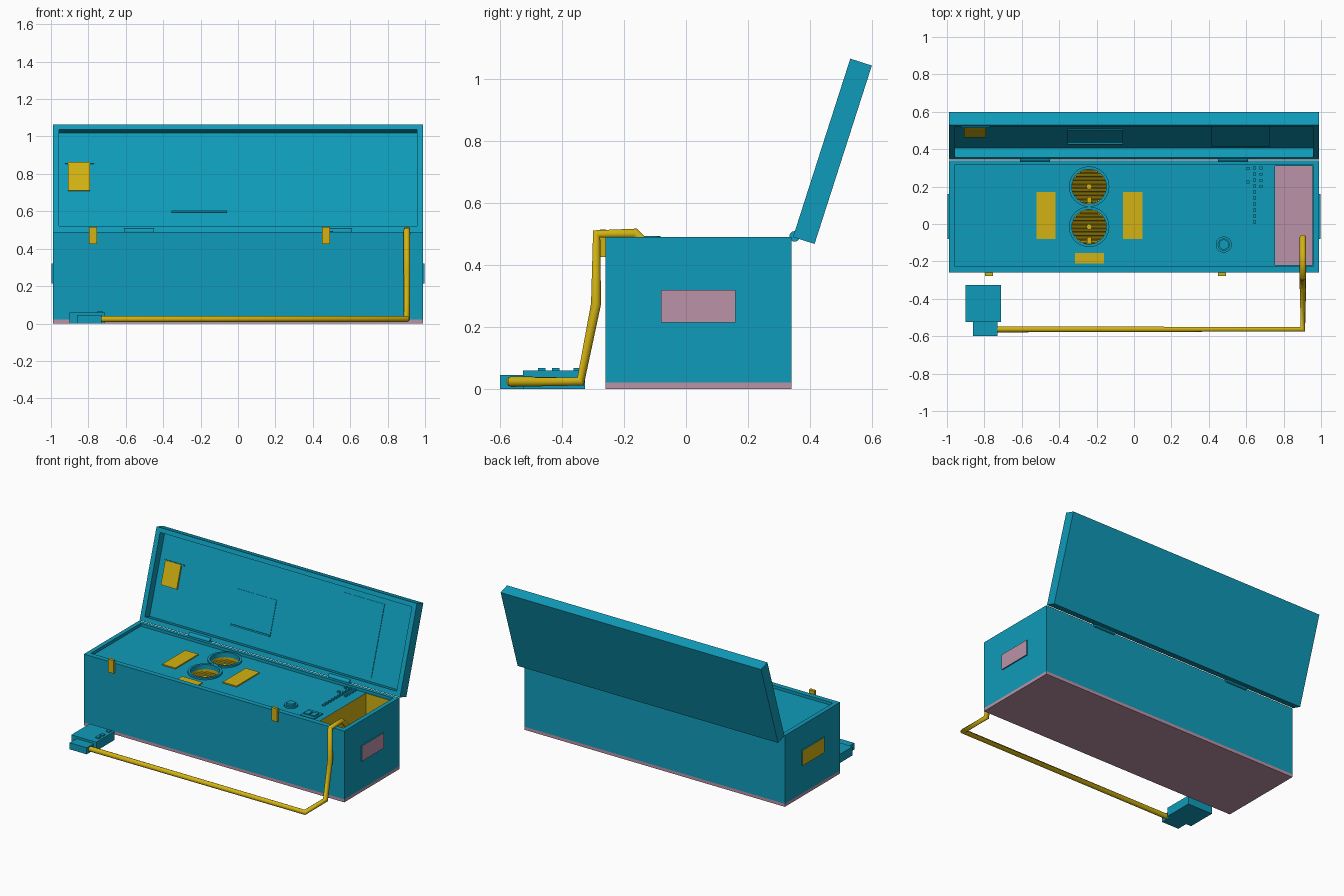
import bpy, bmesh, math
from mathutils import Matrix, Vector

if "Cube" in bpy.data.objects:
    bpy.data.objects.remove(bpy.data.objects["Cube"])


def material(name, rgb):
    m = bpy.data.materials.new(name)
    m.diffuse_color = (*rgb, 1)
    m.use_nodes = True
    m.node_tree.nodes["Principled BSDF"].inputs["Base Color"].default_value = m.diffuse_color
    return m


TEAL = material("teal", (0.005, 0.33, 0.49))
YELLOW = material("yellow", (0.65, 0.45, 0.006))
PINK = material("pink", (0.50, 0.29, 0.39))


def finish(name, bm, *mats):
    me = bpy.data.meshes.new(name)
    bm.to_mesh(me)
    bm.free()
    for m in mats:
        me.materials.append(m)
    ob = bpy.data.objects.new(name, me)
    bpy.context.collection.objects.link(ob)
    return ob


def box(name, x, y, z, *mats):
    """Box from (min, max) ranges."""
    bm = bmesh.new()
    mid = [(a + b) / 2 for a, b in (x, y, z)]
    size = [b - a for a, b in (x, y, z)]
    bmesh.ops.create_cube(bm, size=1, matrix=Matrix.Translation(mid) @ Matrix.Diagonal((*size, 1)))
    return finish(name, bm, *mats)


def cylinder(name, loc, r, h, mat, axis="z", sides=32):
    bm = bmesh.new()
    rot = Matrix.Rotation(math.pi / 2, 4, "Y") if axis == "x" else Matrix.Identity(4)
    bmesh.ops.create_cone(bm, cap_ends=True, segments=sides, radius1=r, radius2=r, depth=h,
                          matrix=Matrix.Translation(loc) @ rot)
    ob = finish(name, bm, mat)
    smooth(ob)
    return ob


def smooth(ob):
    bpy.ops.object.select_all(action="DESELECT")
    ob.select_set(True)
    bpy.context.view_layer.objects.active = ob
    bpy.ops.object.shade_smooth_by_angle(angle=math.radians(35))


def ring(name, loc, r_in, r_out, z0, z1, mat, sides=40):
    """Flat collar: a rectangle swept around z."""
    bm = bmesh.new()
    prof = [(r_in, z0), (r_out, z0), (r_out, z1), (r_in, z1)]
    loops = [[bm.verts.new((loc[0] + r * math.cos(2 * math.pi * i / sides),
                            loc[1] + r * math.sin(2 * math.pi * i / sides), z))
              for r, z in prof] for i in range(sides)]
    for i in range(sides):
        a, b = loops[i], loops[(i + 1) % sides]
        for j in range(4):
            k = (j + 1) % 4
            bm.faces.new((a[j], b[j], b[k], a[k]))
    bmesh.ops.recalc_face_normals(bm, faces=bm.faces)
    ob = finish(name, bm, mat)
    smooth(ob)


def cut(ob, cutters):
    """Subtract the cutters, then delete them."""
    for c in cutters:
        c.hide_render = True
        mod = ob.modifiers.new("cut", "BOOLEAN")
        mod.operation, mod.solver, mod.object = "DIFFERENCE", "EXACT", c
        bpy.context.view_layer.objects.active = ob
        bpy.ops.object.modifier_apply(modifier=mod.name)
        bpy.data.objects.remove(c)


DECK = 0.47
WELLS = [(-0.24, 0.2), (-0.24, -0.015)]

# Case body with recessed deck, tube compartment and two round wells
box("base_slab", (-0.99, 0.99), (-0.26, 0.34), (0, 0.021), PINK)
body = box("case_body", (-0.99, 0.99), (-0.26, 0.34), (0.02, 0.49), TEAL, YELLOW)
cutters = [box("deck_cutter", (-0.96, 0.96), (-0.225, 0.315), (DECK, 0.6), TEAL),
           box("compartment_cutter", (0.755, 0.955), (-0.22, 0.31), (-0.1, 0.6), TEAL)]
cutters += [cylinder("well_cutter", (x, y, 0.5), 0.095, 0.2, TEAL, sides=40) for x, y in WELLS]
cut(body, cutters)
for p in body.data.polygons:
    c = p.center
    in_compartment = 0.75 < c.x < 0.957 and -0.222 < c.y < 0.312 and 0.03 < c.z < DECK - 0.005
    in_well = abs(c.x + 0.24) < 0.11 and -0.2 < c.y < 0.31 and 0.3 < c.z < DECK - 0.005
    p.material_index = int(in_compartment or in_well)

# Wells: collar, cross bars, hub and post
for x, y in WELLS:
    ring("well_collar", (x, y), 0.092, 0.108, DECK - 0.02, DECK + 0.012, TEAL)
    for i in range(-4, 5):
        dy = i * 0.02
        half = math.sqrt(0.093 ** 2 - dy ** 2)
        cylinder("well_bar", (x, y + dy, 0.425), 0.009, 2 * half, YELLOW, "x", 10)
    cylinder("well_hub", (x, y, 0.432), 0.015, 0.02, YELLOW, sides=16)
    box("well_post", (x - 0.012, x + 0.012), (y - 0.088, y - 0.055), (0.40, 0.45), YELLOW)

# Yellow deck plates
for name, x, y in [("left_plate", (-0.52, -0.42), (-0.08, 0.17)),
                   ("right_plate", (-0.06, 0.045), (-0.08, 0.17)),
                   ("front_plate", (-0.315, -0.16), (-0.21, -0.155))]:
    box(name, x, y, (DECK, DECK + 0.008), YELLOW)

# Controls: dial, twin switch and small indicator buttons
ring("dial_rim", (0.48, -0.11), 0.03, 0.043, DECK, DECK + 0.012, TEAL, 24)
cylinder("dial", (0.48, -0.11, DECK + 0.012), 0.027, 0.024, TEAL, sides=24)
box("switch_panel", (0.61, 0.715), (-0.2, -0.1), (DECK, DECK + 0.008), TEAL)
for x in (0.622, 0.667):
    box("switch", (x, x + 0.037), (-0.175, -0.128), (DECK, DECK + 0.016), TEAL)
buttons = [(0.645, 0.01 + 0.0322 * i) for i in range(10)]
buttons += [(0.68, 0.2 + 0.033 * i) for i in range(4)] + [(0.61, 0.225), (0.61, 0.298)]
for x, y in buttons:
    box("indicator_button", (x - 0.008, x + 0.008), (y - 0.008, y + 0.008), (DECK, DECK + 0.01), TEAL)

# Front latches and rear hinges
for x in (-0.775, 0.47):
    box("latch", (x - 0.021, x + 0.021), (-0.277, -0.258), (0.425, 0.515), YELLOW)
for x in (-0.53, 0.53):
    cylinder("hinge", (x, 0.35, 0.492), 0.017, 0.16, TEAL, "x", 16)

# Side handle plates: coloured outer face, teal edges
for side, mat in ((1, PINK), (-1, YELLOW)):
    plate = box("side_handle_plate", tuple(sorted((side * 0.985, side * 0.998))),
                (-0.08, 0.16), (0.215, 0.32), TEAL, mat)
    for p in plate.data.polygons:
        p.material_index = int(p.normal.x * side > 0.9)

# Open lid, modelled upright (y = depth, z = along lid) then tilted at the hinge
lid = box("lid", (-0.99, 0.99), (0, 0.073), (0, 0.604), TEAL)
cut(lid, [box("lid_cutter", (-0.957, 0.957), (-0.1, 0.055), (0.032, 0.574), TEAL)])
lid_parts = [
    lid,
    box("lid_tag", (-0.91, -0.79), (0.043, 0.056), (0.247, 0.405), YELLOW),
    box("lid_tag_clip", (-0.925, -0.77), (0.048, 0.056), (0.398, 0.408), TEAL),
    box("lid_centre_sheet", (-0.355, -0.06), (0.051, 0.056), (0.13, 0.36), TEAL),
    box("lid_centre_ledge", (-0.355, -0.06), (0.043, 0.056), (0.125, 0.135), TEAL),
    box("lid_right_sheet", (0.415, 0.725), (0.051, 0.056), (0.055, 0.53), TEAL),
]
tilt = Matrix.Translation((0, 0.345, 0.49)) @ Matrix.Rotation(math.radians(-17.8), 4, "X")
for ob in lid_parts:
    ob.data.transform(tilt)

# Tube from the compartment, over the rim, down to the foot pedal
path = [(0.903, -0.07, 0.41), (0.903, -0.165, 0.502), (0.903, -0.288, 0.5), (0.903, -0.29, 0.275),
        (0.903, -0.34, 0.024), (0.903, -0.563, 0.024), (-0.74, -0.563, 0.024)]
curve = bpy.data.curves.new("tube_path", "CURVE")
curve.dimensions = "3D"
curve.bevel_depth, curve.bevel_resolution, curve.use_fill_caps = 0.017, 3, True
spline = curve.splines.new("POLY")
spline.points.add(len(path) - 1)
for pt, co in zip(spline.points, path):
    pt.co = (*co, 1)
curve.materials.append(YELLOW)
tube = bpy.data.objects.new("tube", curve)
bpy.context.collection.objects.link(tube)

# Foot pedal
box("pedal_body", (-0.9, -0.71), (-0.525, -0.325), (0, 0.06), TEAL)
box("pedal_heel", (-0.86, -0.73), (-0.6, -0.52), (0, 0.045), TEAL)
for y in (-0.35, -0.42, -0.465):
    box("pedal_button", (-0.75, -0.725), (y - 0.012, y + 0.012), (0.055, 0.068), TEAL)
